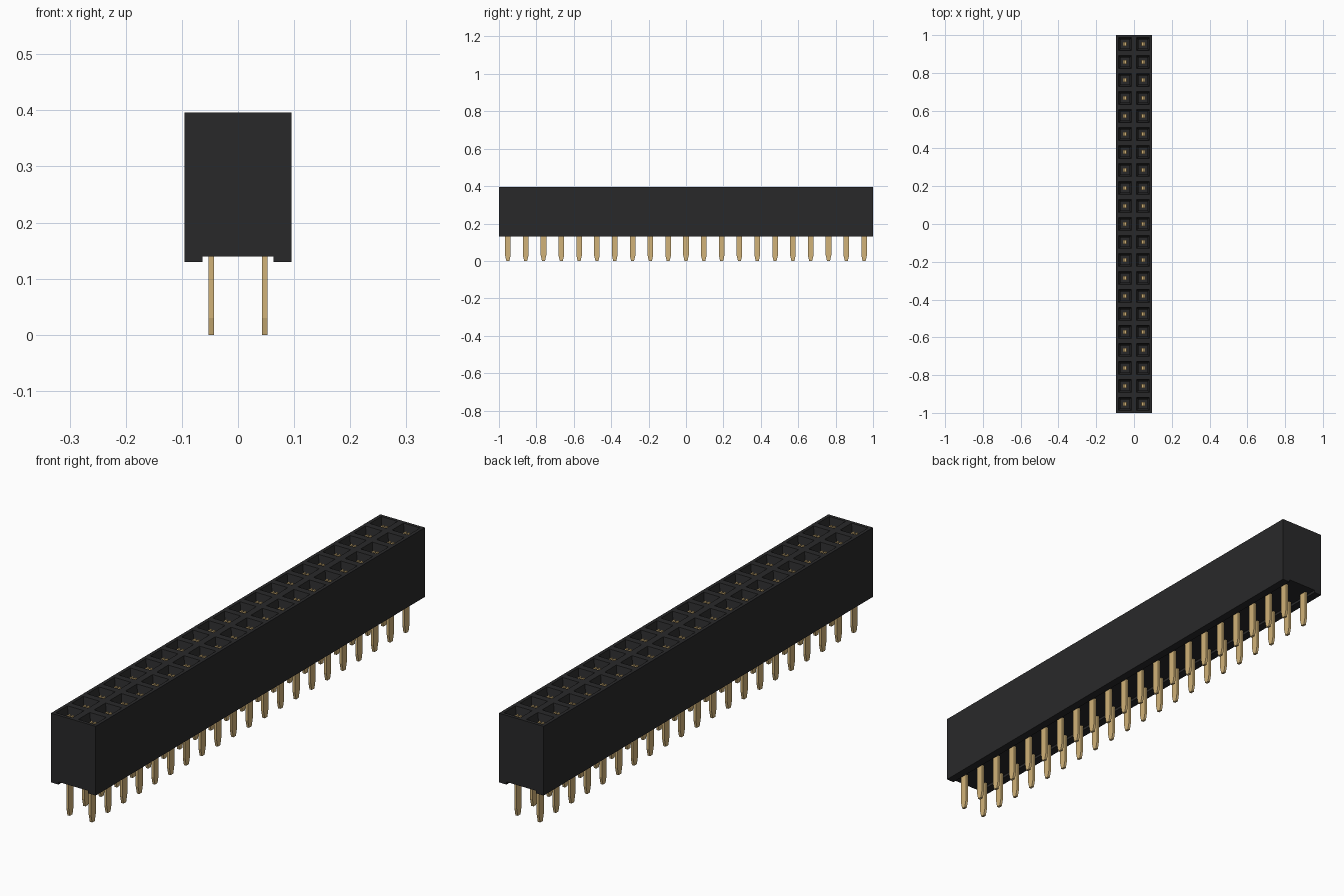
import bpy, bmesh
from mathutils import Matrix, Vector

cube = bpy.data.objects.get("Cube")
if cube:
    bpy.data.objects.remove(cube, do_unlink=True)

ROWS, PITCH = 21, 2 / 21
HALF_W, TOP, BASE, FOOT = 0.095, 0.396, 0.14, 0.13


def material(name, rgb):
    m = bpy.data.materials.new(name)
    m.use_nodes = True
    m.diffuse_color = (*rgb, 1)
    m.node_tree.nodes["Principled BSDF"].inputs["Base Color"].default_value = (*rgb, 1)
    return m


def finish(bm, name, mat):
    mesh = bpy.data.meshes.new(name)
    bm.to_mesh(mesh)
    bm.free()
    mesh.materials.append(mat)
    ob = bpy.data.objects.new(name, mesh)
    bpy.context.collection.objects.link(ob)
    return ob


def box(bm, x, y, z):
    """Add a box given its (min, max) range on each axis."""
    size = [b - a for a, b in (x, y, z)]
    mid = [(a + b) / 2 for a, b in (x, y, z)]
    bmesh.ops.create_cube(bm, size=1, matrix=Matrix.Translation(mid) @ Matrix.Diagonal((*size, 1)))


def new_verts(result):
    return [v for v in result["geom"] if isinstance(v, bmesh.types.BMVert)]


def array(ob, count, offset):
    mod = ob.modifiers.new("repeat", "ARRAY")
    mod.count = count
    mod.use_relative_offset = False
    mod.use_constant_offset = True
    mod.constant_offset_displace = offset


black = material("black plastic", (0.022, 0.022, 0.023))
gold = material("gold metal", (0.64, 0.45, 0.19))

# Housing: a grid of cells, each with a funnel mouth and a deep square socket
bm = bmesh.new()
bmesh.ops.create_grid(bm, x_segments=2, y_segments=ROWS, size=1,
                      matrix=Matrix.Translation((0, 0, TOP)) @ Matrix.Diagonal((HALF_W, 1, 1, 1)))
cells = list(bm.faces)
bmesh.ops.inset_individual(bm, faces=cells, thickness=0.018)
bmesh.ops.inset_individual(bm, faces=cells, thickness=0.016, depth=-0.045)
rim = [e for e in bm.edges if e.is_boundary]
for cell in cells:
    for v in new_verts(bmesh.ops.extrude_face_region(bm, geom=[cell])):
        v.co.z = 0.17
    bm.faces.remove(cell)

# Housing: outer walls and underside
for v in new_verts(bmesh.ops.extrude_edge_only(bm, edges=rim)):
    v.co.z = BASE
lower = [e for e in bm.edges if all(abs(v.co.z - BASE) < 0.001 for v in e.verts)]
bmesh.ops.edgeloop_fill(bm, edges=lower)
bmesh.ops.recalc_face_normals(bm, faces=bm.faces)
finish(bm, "housing", black)

# Standoff rails along both lower edges
for name, s in (("left_rail", 1), ("right_rail", -1)):
    bm = bmesh.new()
    box(bm, sorted((s * 0.063, s * HALF_W)), (-1, 1), (FOOT, BASE))
    finish(bm, name, black)

# Pins: flat blades with a tapered tip
bm = bmesh.new()
half = [(0.008, 0), (0.015, 0.03), (0.015, 0.165)]
outline = half + [(-y, z) for y, z in reversed(half)]
blade = bm.faces.new([bm.verts.new((-0.005, y, z)) for y, z in outline])
tip = bmesh.ops.extrude_face_region(bm, geom=[blade])
bmesh.ops.translate(bm, vec=Vector((0.01, 0, 0)), verts=new_verts(tip))
bmesh.ops.recalc_face_normals(bm, faces=bm.faces)

# Spring contacts: a pair of leaves on each pin, reaching up into the funnel
box(bm, (-0.01, 0.01), (-0.011, 0.011), (0.16, 0.18))
for s in (-1, 1):
    box(bm, sorted((s * 0.004, s * 0.01)), (-0.011, 0.011), (0.175, 0.38))
pins = finish(bm, "contact_pins", gold)
pins.location = (-HALF_W / 2, -1 + PITCH / 2, 0)
array(pins, 2, (HALF_W, 0, 0))
array(pins, ROWS, (0, PITCH, 0))
